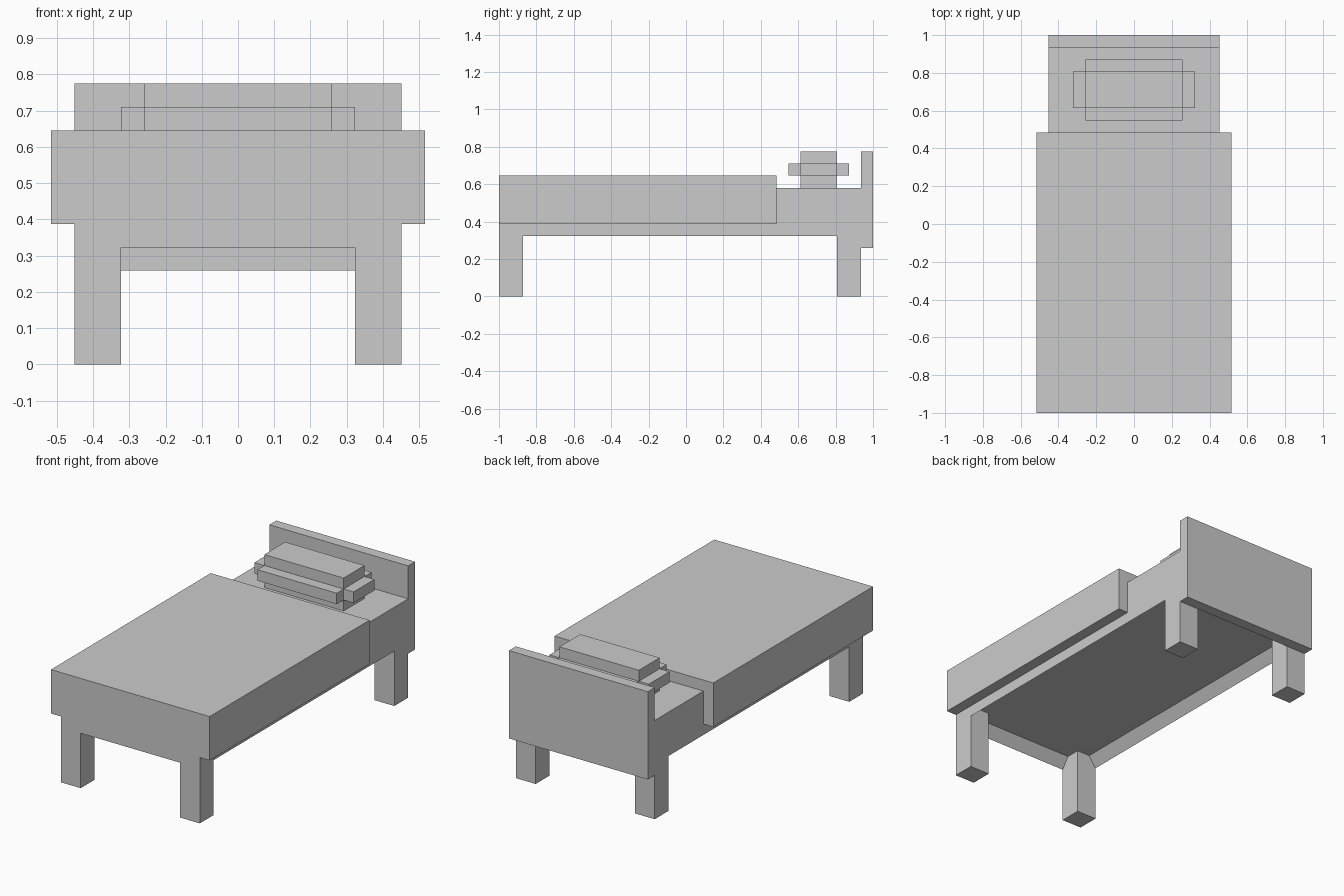
import bpy, bmesh
from mathutils import Vector

if "Cube" in bpy.data.objects:
    bpy.data.objects.remove(bpy.data.objects["Cube"])

U = 2 / 31  # block size: the bed is 31 blocks long


def finish(name, bm):
    bmesh.ops.recalc_face_normals(bm, faces=bm.faces[:])
    bmesh.ops.scale(bm, vec=(U, U, U), verts=bm.verts[:])
    me = bpy.data.meshes.new(name)
    bm.to_mesh(me)
    bm.free()
    ob = bpy.data.objects.new(name, me)
    bpy.context.collection.objects.link(ob)
    return ob


def box(x, y, z):
    """Box from (min, max) ranges, in blocks."""
    bm = bmesh.new()
    bmesh.ops.create_cube(bm, size=1)
    for v in bm.verts:
        v.co = [r[0] if c < 0 else r[1] for r, c in zip((x, y, z), v.co)]
    return bm


# Bed base with a rail around a recessed underside
bm = box((-7, 7), (-15.5, 14.5), (5, 9))
bm.normal_update()
bottom = [f for f in bm.faces if f.normal.z < -0.9]
bmesh.ops.inset_region(bm, faces=bottom, thickness=1)
bmesh.ops.translate(bm, vec=(0, 0, 1), verts=bottom[0].verts[:])
finish("bed_base", bm)

# Legs, rising to the recessed underside
for end, y in (("front", -15.5), ("back", 12.5)):
    for side, x in (("left", -7), ("right", 5)):
        finish(f"{end}_{side}_leg", box((x, x + 2), (y, y + 2), (0, 6)))

# Headboard
finish("headboard", box((-7, 7), (14.5, 15.5), (4, 12)))

# Blanket: draped profile extruded along the bed
bm = bmesh.new()
profile = [(-8, 6), (-8, 10), (8, 10), (8, 6), (7, 6), (7, 9), (-7, 9), (-7, 6)]
face = bm.faces.new([bm.verts.new((x, -15.5, z)) for x, z in profile])
ext = bmesh.ops.extrude_face_region(bm, geom=[face], use_keep_orig=True)
bmesh.ops.translate(bm, vec=(0, 23, 0),
                    verts=[g for g in ext["geom"] if isinstance(g, bmesh.types.BMVert)])
finish("blanket", bm)

# Pillow: core block with every side pushed out by one block
bm = box((-4, 4), (9.5, 12.5), (10, 11))
bm.normal_update()
for f in bmesh.ops.extrude_discrete_faces(bm, faces=bm.faces[:])["faces"]:
    f.normal_update()
    bmesh.ops.translate(bm, vec=Vector(f.normal), verts=f.verts[:])
finish("pillow", bm)
